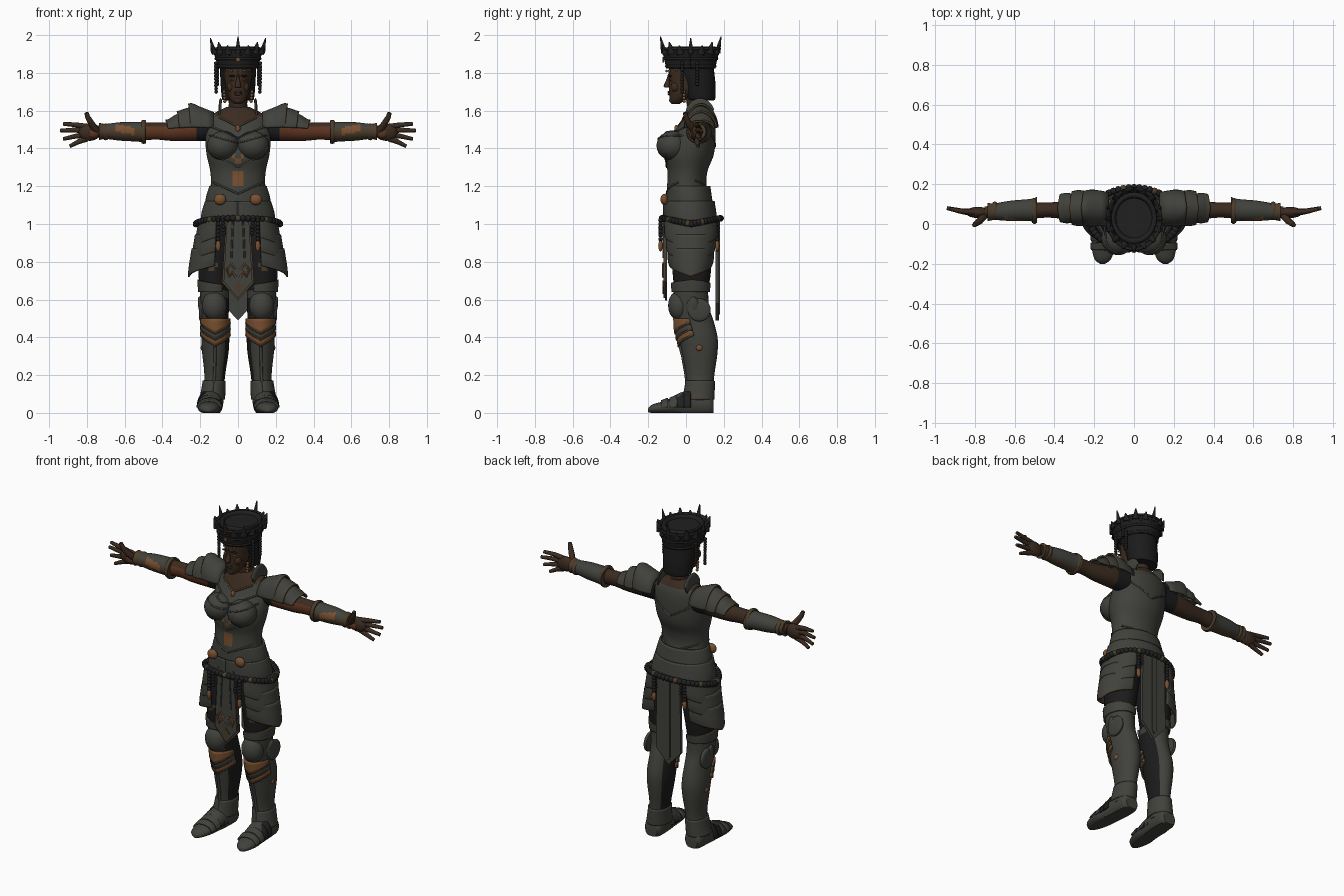
import bpy, bmesh, math
from mathutils import Vector

cube = bpy.data.objects.get("Cube")
if cube:
    bpy.data.objects.remove(cube, do_unlink=True)


def material(name, *rgb):
    mat = bpy.data.materials.new(name)
    mat.use_nodes = True
    mat.diffuse_color = (*rgb, 1)
    mat.node_tree.nodes["Principled BSDF"].inputs["Base Color"].default_value = (*rgb, 1)
    return mat


STEEL = material("weathered steel", .052, .054, .045)
DARK = material("black cloth", .011, .011, .012)
IRON = material("dark iron", .014, .014, .015)
SKIN = material("brown skin", .043, .024, .014)
RUST = material("red brown skin", .11, .034, .015)
COPPER = material("copper", .19, .08, .03)
LEATHER = material("brown leather", .07, .046, .025)


def finish(name, bm, mats, thick=0):
    bmesh.ops.recalc_face_normals(bm, faces=bm.faces)
    mesh = bpy.data.meshes.new(name)
    bm.to_mesh(mesh)
    bm.free()
    for mat in mats:
        mesh.materials.append(mat)
    obj = bpy.data.objects.new(name, mesh)
    bpy.context.collection.objects.link(obj)
    if thick:
        mod = obj.modifiers.new("thickness", "SOLIDIFY")
        mod.thickness, mod.offset = thick, 0
    return obj


def spline(rings, steps):
    out = []
    for i in range(len(rings) - 1):
        quad = [rings[min(max(i + k, 0), len(rings) - 1)] for k in (-1, 0, 1, 2)]
        for j in range(steps):
            t = j / steps
            out.append([b + .5 * t * (c - a + t * (2*a - 5*b + 4*c - d + t * (3*(b - c) + d - a)))
                        for a, b, c, d in zip(*quad)])
    return out + [list(rings[-1])]


def skin(name, rings, mats, axis="z", side=1, arc=None, dip=0, edge=False, rule=None, n=32, steps=4):
    """Loft ellipses (position, centre a, centre b, radius a, radius b); an arc gives an open plate."""
    bm = bmesh.new()
    rows = spline(rings, steps)
    count = n + 1 if arc else n
    a0, a1 = arc or (0, 360)
    grid = []
    for r, (p, ca, cb, ra, rb) in enumerate(rows):
        row = []
        for i in range(count):
            t = i / n
            ang = math.radians(a0 + (a1 - a0) * t)
            a, b = ca + ra * math.cos(ang), cb + rb * math.sin(ang)
            q = p - dip * (1 - abs(2*t - 1)) * r / (len(rows) - 1)
            co = {"x": (q, a, b), "y": (a, q, max(b, 0)), "z": (a, b, q)}[axis]
            row.append(bm.verts.new((co[0] * side, co[1], co[2])))
        grid.append(row)
    for r in range(len(grid) - 1):
        for i in range(n):
            j = (i + 1) % count
            f = bm.faces.new((grid[r][i], grid[r][j], grid[r + 1][j], grid[r + 1][i]))
            f.material_index = int(edge and r == len(grid) - 2)
    if not arc:
        bm.faces.new(grid[0])
        bm.faces.new(grid[-1])
    bmesh.ops.recalc_face_normals(bm, faces=bm.faces)
    if rule:
        for f in bm.faces:
            f.material_index = rule(f.calc_center_median(), f.normal)
    return finish(name, bm, mats, .01 if arc else 0)


def balls(name, points, radii, mat, detail=2):
    bm = bmesh.new()
    for p in points:
        new = bmesh.ops.create_icosphere(bm, subdivisions=detail, radius=1)["verts"]
        bmesh.ops.scale(bm, vec=radii, verts=new)
        bmesh.ops.translate(bm, vec=p, verts=new)
    return finish(name, bm, [mat])


def line(a, b, count):
    return [Vector(a).lerp(Vector(b), i / (count - 1)) for i in range(count)]


def tube(name, points, radius, mat, taper=1):
    data = bpy.data.curves.new(name, "CURVE")
    data.dimensions, data.bevel_depth, data.use_fill_caps = "3D", radius, True
    path = data.splines.new("POLY")
    path.points.add(len(points) - 1)
    for i, p in enumerate(points):
        path.points[i].co = (*p, 1)
        path.points[i].radius = 1 + (taper - 1) * i / (len(points) - 1)
    tmp = bpy.data.objects.new(name, data)
    bpy.context.collection.objects.link(tmp)
    bpy.context.view_layer.update()
    bm = bmesh.new()
    bm.from_mesh(tmp.evaluated_get(bpy.context.evaluated_depsgraph_get()).to_mesh())
    bpy.data.objects.remove(tmp, do_unlink=True)
    for f in bm.faces:
        f.material_index = 0
    return finish(name, bm, [mat])


def plate(name, half, y, thick, mat):
    """Upright plate, symmetric in x, from its right-hand outline of (x, z) points."""
    outline = half + [(-x, z) for x, z in reversed(half) if x]
    bm = bmesh.new()
    face = bm.faces.new([bm.verts.new((x, y, z)) for x, z in outline])
    new = bmesh.ops.extrude_face_region(bm, geom=[face])["geom"]
    bmesh.ops.translate(bm, vec=(0, thick, 0), verts=[v for v in new if isinstance(v, bmesh.types.BMVert)])
    return finish(name, bm, [mat])


# Cuirass with open neckline and copper belly panel
def torso_rule(c, n):
    if c.z > (1.515 + .5 * abs(c.x) if n.y < 0 else 1.575):
        return 1
    belly = abs(c.x) < .034 and 1.2 < c.z < 1.275
    breast_v = abs(c.z - 1.33 - abs(c.x)) < .012 and abs(c.x) < .05
    return 2 if n.y < -.3 and (belly or breast_v) else 0


torso = skin("cuirass", [(.98, 0, .03, .17, .12), (1.1, 0, .02, .165, .125), (1.2, 0, .005, .145, .105),
             (1.28, 0, .008, .147, .106), (1.36, 0, .015, .165, .13), (1.43, 0, .03, .172, .125),
             (1.51, 0, .055, .17, .1), (1.57, 0, .065, .15, .08), (1.62, 0, .065, .06, .055)],
             [STEEL, SKIN, COPPER], rule=torso_rule, n=64, steps=6)
bust = balls("bust_plates", [(s * .08, -.072, 1.415) for s in (1, -1)], (.085, .085, .078), STEEL, 3)
bpy.context.view_layer.update()


def on_body(x, z, front=-1):
    hits = [o.ray_cast((x, front, z), (0, -front, 0)) for o in (torso, bust)]
    return Vector((x, min((h[1].y * -front for h in hits if h[0]), default=0) * -front, z))


def trim(name, a, b, mat, front=-1):
    half = [on_body(a[0] + (b[0] - a[0]) * i / 10, a[1] + (b[1] - a[1]) * i / 10, front) for i in range(11)]
    tube(name, [Vector((-p.x, p.y, p.z)) for p in reversed(half[1:])] + half, .005, mat)


trim("neckline_trim", (0, 1.515), (.1, 1.565), LEATHER)
trim("chest_trim", (0, 1.455), (.15, 1.52), STEEL)
trim("breast_trim", (0, 1.43), (.15, 1.47), STEEL)
trim("rib_trim", (0, 1.3), (.14, 1.37), STEEL)
trim("waist_trim", (0, 1.16), (.13, 1.22), STEEL)
trim("back_upper_trim", (0, 1.41), (.15, 1.5), STEEL, 1)
trim("back_waist_trim", (0, 1.18), (.13, 1.23), LEATHER, 1)

# Hip skirt plates, bead belt and hanging cloths
for k, (top, r) in enumerate([(1.2, .147), (1.12, .17)]):
    skin(f"hip_plate_{k}", [(top, 0, .015, r, r - .038), (top - .05, 0, .02, r + .018, r - .033),
         (top - .1, 0, .025, r + .025, r - .028)], [STEEL, LEATHER], arc=(-90, 270), dip=.04, edge=True, n=48)
plate("front_cloth_border", [(.062, 1.06), (.085, .69), (0, .595)], -.112, .012, LEATHER)
plate("front_cloth", [(.056, 1.06), (.076, .695), (0, .608)], -.12, .009, STEEL)
plate("front_cloth_tip", [(0, .7), (.03, .665), (0, .63)], -.124, .006, LEATHER)
for s in (1, -1):
    tube("front_cloth_scroll", [(s * .012, -.12, .72), (s * .03, -.12, .745), (s * .045, -.12, .72), (s * .06, -.12, .76),
         (s * .035, -.12, .79), (s * .015, -.12, .76)], .006, COPPER)
    tube("front_cloth_fold", [(s * .025, -.12, 1.05), (s * .035, -.12, .82)], .005, STEEL)
plate("back_cloth", [(.08, 1.04), (.085, .58), (0, .49)], .156, .018, STEEL)
plate("back_cloth_ridge", [(.014, 1.04), (.014, .54), (0, .52)], .172, .008, STEEL)
belt = [math.tau * i / 52 for i in range(52)]
for k, mat in enumerate((IRON, LEATHER)):
    balls(f"bead_belt_{k}", [(.222 * math.cos(a), .028 + .155 * math.sin(a), 1 + .03 * abs(math.sin(a)))
          for i, a in enumerate(belt) if (i % 6 == 3) == bool(k)], (.018,) * 3, mat)

# Neck, head and face
skin("neck", [(1.54, 0, .065, .065, .055), (1.6, 0, .06, .05, .05), (1.74, 0, .04, .05, .055)], [SKIN])
for k, z in enumerate((1.535, 1.56, 1.585)):
    r = .085 - .014 * k
    tube(f"necklace_{k}", [(r * math.sin(a), .055 - r * math.cos(a), z - .02 * math.cos(a)) for a in belt + belt[:1]],
         .007, (COPPER, LEATHER, LEATHER)[k])
balls("necklace_pendant", [(0, -.05, 1.505)], (.013, .012, .02), COPPER)
skin("head", [(1.635, 0, -.055, .018, .02), (1.655, 0, -.045, .04, .04), (1.7, 0, -.015, .06, .075),
     (1.76, 0, .01, .07, .1), (1.82, 0, .02, .075, .11), (1.88, 0, .03, .07, .1)], [SKIN])
skin("nose", [(1.722, 0, -.098, .015, .014), (1.732, 0, -.1, .016, .018), (1.77, 0, -.09, .008, .012),
     (1.795, 0, -.085, .007, .01)], [SKIN], n=12)
balls("lips", [(0, -.087, z) for z in (1.687, 1.698)], (.022, .011, .007), SKIN)
balls("chin", [(0, -.072, 1.655)], (.022, .018, .018), SKIN)
for s in (1, -1):
    side = "left" if s > 0 else "right"
    balls(side + "_eye", [(s * .03, -.08, 1.762)], (.013, .01, .005), COPPER)
    balls(side + "_brow", [(s * .03, -.084, 1.784)], (.02, .009, .005), DARK)
    balls(side + "_cheek", [(s * .036, -.055, 1.725)], (.025, .025, .03), SKIN)
    balls(side + "_earring", line((s * .074, -.01, 1.7), (s * .07, -.01, 1.65), 4), (.009,) * 3, COPPER)
    balls(side + "_hair_beads", line((s * .118, -.02, 1.85), (s * .116, -.02, 1.7), 10), (.01, .01, .011), IRON)
    balls(side + "_rear_hair_beads", line((s * .11, .06, 1.85), (s * .11, .06, 1.74), 8), (.01, .01, .011), IRON)
skin("hair", [(1.655, 0, .085, .075, .062), (1.665, 0, .08, .085, .075), (1.74, 0, .07, .092, .086),
     (1.8, 0, .05, .095, .1), (1.87, 0, .025, .1, .12)], [DARK])

# Crown: flared band, rims, sunken top and points
skin("crown_band", [(1.825, 0, .025, .1, .125), (1.87, 0, .025, .112, .135), (1.93, 0, .025, .132, .15)],
     [IRON], arc=(0, 360), n=48)
skin("crown_cap", [(1.86, 0, .03, .1, .12), (1.93, 0, .03, .115, .13), (1.94, 0, .03, .1, .11),
     (1.925, 0, .03, .09, .1)], [IRON])
for z, rx, ry in ((1.835, .106, .13), (1.875, .117, .139), (1.928, .134, .153)):
    tube("crown_rim", [(rx * math.cos(a), .025 + ry * math.sin(a), z) for a in belt + belt[:1]], .007, IRON)
for i in range(16):
    a = math.tau * i / 16
    tall = i % 4 == 0
    tip = 1.993 if i % 8 == 4 or i == 12 else 1.985 if tall else 1.962 if i % 2 == 0 else 1.945
    out = Vector((math.cos(a), 1.1 * math.sin(a), 0))
    root = Vector((0, .025, 1.905)) + out * .128
    end = Vector((0, .025, tip)) + out * .146
    tube(f"crown_point_{i}", [root, root.lerp(end, .5), end], .016 if tall else .022, IRON, .15)
balls("crown_studs", [(.122 * math.cos(a), .025 + .144 * math.sin(a), 1.9) for a in belt[::4]], (.008,) * 3, IRON)
plate("crown_gem", [(0, 1.885), (.012, 1.87), (0, 1.855)], -.125, .008, COPPER)
balls("forehead_beads", [(.07 * math.sin(a), .012 - .115 * math.cos(a), 1.822 - .012 * math.cos(a))
      for a in (-1, -.5, 0, .5, 1)], (.007,) * 3, COPPER)

for s in (1, -1):
    side = "left_" if s > 0 else "right_"

    # Arm, bracer and hand
    skin(side + "arm", [(.13, .07, 1.51, .06, .07), (.25, .07, 1.5, .055, .06), (.35, .07, 1.49, .045, .05),
         (.43, .07, 1.492, .038, .045), (.52, .068, 1.49, .04, .045), (.75, .06, 1.49, .028, .03)],
         [SKIN, RUST, DARK], "x", s,
         rule=lambda c, n: 2 if abs(c.x) < .23 else int(n.y < -.3 and n.z < .55))
    skin(side + "bracer", [(.488, .07, 1.485, .066, .06), (.52, .07, 1.488, .056, .053),
         (.62, .066, 1.49, .051, .049), (.7, .062, 1.49, .042, .04), (.735, .06, 1.49, .046, .046)],
         [LEATHER, STEEL, COPPER], "x", s, steps=6,
         rule=lambda c, n: 2 if n.y < -.5 and .55 < abs(c.x) < .65 and abs(n.z - .25 - 4 * (abs(c.x) - .6)) < .4
         else int(.51 < abs(c.x) < .7 and (n.z > .45 or n.y > .6)))
    for x, r in ((.5, .06), (.7, .041)):
        skin(side + "bracer_band", [(x - .012, .066, 1.488, r, r), (x, .066, 1.488, r + .006, r + .004),
             (x + .012, .066, 1.488, r, r)], [LEATHER], "x", s)
    balls(side + "palm", [(s * .785, .058, 1.485)], (.06, .028, .045), SKIN, 3)
    balls(side + "palm_pad", [(s * .765, .042, 1.48)], (.032, .018, .028), RUST)
    for k, (x, y, z) in enumerate([(.925, .075, 1.53), (.94, .08, 1.495), (.925, .075, 1.45), (.89, .065, 1.412)]):
        root = Vector((s * .8, .06, 1.515 - .021 * k))
        tip = Vector((s * x, y, z))
        tube(f"{side}finger_{k}", [root, root.lerp(tip, .5) + Vector((0, -.004, .003)), tip], .016, SKIN, .6)
    tube(side + "thumb", [(s * .75, .045, 1.495), (s * .775, .015, 1.53), (s * .795, 0, 1.565), (s * .803, -.005, 1.59)],
         .02, SKIN, .55)

    # Layered shoulder guard sloping down the arm, and collar wing
    for k, (x0, x1, r0, r1, ry) in enumerate([(.13, .25, .085, .132, .088), (.215, .31, .122, .094, .086),
                                              (.28, .37, .098, .048, .072)]):
        skin(f"{side}shoulder_plate_{k}", [(x0, .078, 1.503, ry - .01, r0), (x0 * .4 + x1 * .6, .08, 1.503, ry, r0 * .35 + r1 * .65),
             (x1 - .014, .08, 1.503, ry - .003, r1), (x1, .08, 1.503, ry - .006, r1 - .004)],
             [STEEL, LEATHER], "x", s, arc=(4, 176), dip=-.014, edge=True, steps=2)
    skin(side + "collar_wing", [(.1, .075, 1.545, .07, .045), (.095, .075, 1.55, .08, .1), (.088, .075, 1.55, .08, .112)],
         [STEEL, LEATHER], "x", s, arc=(30, 150), edge=True)

    # Hip bosses, tassels and layered thigh plates
    balls(side + "belt_boss", [(s * .095, -.115, 1.13)], (.032, .02, .03), COPPER, 3)
    for y, end in ((-.135, "front"), (.165, "back")):
        x = s * .105
        balls(f"{side}{end}_tassel_beads", line((x, y, 1.02), (x, y, .92), 6), (.012,) * 3, IRON)
        balls(f"{side}{end}_tassel_drop", [(x, y, .885)], (.014, .012, .032), COPPER)
        balls(f"{side}{end}_short_strand", line((s * .08, y, 1.02), (s * .075, y, .95), 5), (.011,) * 3, IRON)
    for k in range(3):
        top, r = 1.02 - .075 * k, .105 + .018 * k
        skin(f"{side}thigh_plate_{k}", [(top, .1, .025, r, .135 - .008 * k), (top - .06, .1, .025, r + .014, .138 - .01 * k),
             (top - .09, .1, .025, r + .02, .134 - .012 * k)], [STEEL, LEATHER], "z", s, arc=(-82, 82), dip=.06, edge=True)

    # Leg, greave and knee
    skin(side + "leg", [(1, .09, .03, .08, .11), (.86, .115, .03, .094, .108), (.73, .126, .03, .083, .1),
         (.62, .125, .028, .072, .085), (.5, .12, .04, .06, .08)], [DARK, LEATHER], "z", s, steps=6,
         rule=lambda c, n: int(n.y < -.6 and abs(abs(c.x) - .145) + abs(c.z - .78) < .035))
    skin(side + "greave", [(.65, .125, .025, .078, .092), (.56, .122, .03, .074, .092), (.49, .12, .045, .07, .1),
         (.4, .12, .065, .074, .102), (.32, .12, .073, .07, .094), (.2, .123, .075, .055, .075),
         (.12, .13, .075, .056, .07), (.05, .138, .072, .062, .074)], [STEEL, DARK], "z", s,
         rule=lambda c, n, s=s: int(n.x * s < -.75 and .12 < c.z < .6))
    skin(side + "greave_cuff", [(.64, .125, .025, .081, .096), (.665, .125, .025, .084, .099), (.68, .125, .025, .085, .1)],
         [STEEL, LEATHER], "z", s, arc=(-120, 120), dip=-.025, edge=True)
    balls(side + "knee_cap", [(s * .125, -.035, .568)], (.066, .06, .08), STEEL, 3)
    for k, mat in enumerate((COPPER, STEEL, COPPER)):
        z = .5 - .032 * k
        skin(f"{side}shin_chevron_{k}", [(z, .12, .045 + .009 * k, .077, .108), (z - .018, .12, .05 + .009 * k, .079, .109)],
             [mat], "z", s, arc=(-165, -15), dip=.06, n=24)
        skin(f"{side}shin_chevron_rim_{k}", [(z - .016, .12, .05 + .009 * k, .079, .109), (z - .026, .12, .053 + .009 * k, .08, .11)],
             [LEATHER], "z", s, arc=(-165, -15), dip=.06, n=24)
    tube(side + "shin_ridge", [(s * .12, -.04, .38), (s * .122, -.018, .3), (s * .124, 0, .2), (s * .13, .006, .13)],
         .008, STEEL)
    skin(side + "knee_disc", [(.185, .07, .545, .058, .058), (.2, .07, .545, .06, .06), (.207, .07, .545, .045, .045)],
         [STEEL], "x", s)
    skin(side + "knee_fin", [(.165, .03, .55, .05, .05), (.2, .04, .57, .03, .045), (.212, .045, .59, .008, .02)],
         [STEEL], "x", s)
    balls(side + "greave_rivet", [(s * .188, .07, .345)], (.01, .018, .018), COPPER)

    # Armoured shoe with overlapping bands
    skin(side + "shoe", [(-.2, .158, .014, .012, .01), (-.175, .157, .022, .042, .024), (-.1, .152, .03, .062, .038),
         (-.03, .146, .045, .06, .062), (.05, .14, .05, .06, .075), (.12, .138, .045, .056, .065),
         (.146, .138, .035, .04, .04)], [STEEL], "y", s)
    for k, y in enumerate((-.13, -.085, -.045, -.01)):
        skin(f"{side}shoe_band_{k}", [(y, .152, .028, .06, .034 + .014 * k), (y + .035, .15, .03, .064, .046 + .015 * k)],
             [IRON if k > 1 else STEEL], "y", s, arc=(0, 180))
    skin(side + "ankle_cuff", [(.17, .126, .075, .056, .073), (.11, .132, .07, .06, .077), (.07, .137, .066, .064, .08)],
         [STEEL, LEATHER], "z", s, arc=(-90, 270), edge=True)

# Smooth shading with sharp edges kept
for obj in bpy.context.scene.objects:
    obj.select_set(obj.type == "MESH")
    if obj.type == "MESH":
        bpy.context.view_layer.objects.active = obj
bpy.ops.object.shade_smooth_by_angle(angle=math.radians(40))
